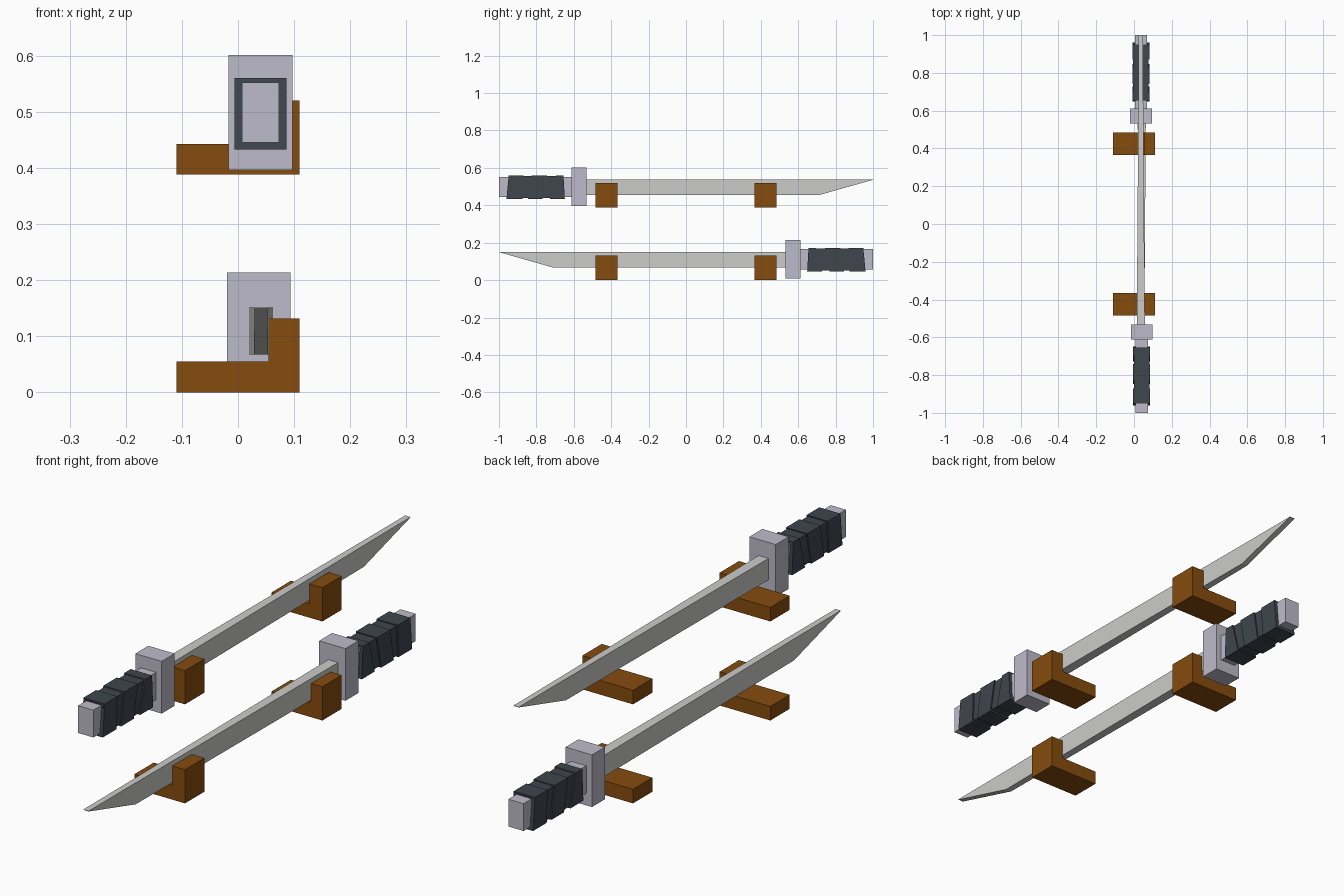
import bpy, bmesh

if "Cube" in bpy.data.objects:
    bpy.data.objects.remove(bpy.data.objects["Cube"])


def material(name, rgb):
    m = bpy.data.materials.new(name)
    m.diffuse_color = (*rgb, 1)
    m.use_nodes = True
    m.node_tree.nodes["Principled BSDF"].inputs["Base Color"].default_value = m.diffuse_color
    return m


WOOD = material("brown wood", (0.235, 0.072, 0.004))
METAL = material("lavender grey metal", (0.51, 0.50, 0.59))
STEEL = material("blade steel", (0.60, 0.60, 0.59))
WRAP = material("dark wrap", (0.050, 0.058, 0.075))


def loft(name, rings, mat):
    """Closed solid through a list of matching point loops."""
    bm = bmesh.new()
    loops = [[bm.verts.new(p) for p in ring] for ring in rings]
    n = len(loops[0])
    for a, b in zip(loops, loops[1:]):
        for i in range(n):
            j = (i + 1) % n
            bm.faces.new((a[i], a[j], b[j], b[i]))
    bm.faces.new(loops[0])
    bm.faces.new(loops[-1])
    bmesh.ops.recalc_face_normals(bm, faces=bm.faces)
    me = bpy.data.meshes.new(name)
    bm.to_mesh(me)
    bm.free()
    me.materials.append(mat)
    ob = bpy.data.objects.new(name, me)
    bpy.context.collection.objects.link(ob)
    return ob


def section(y_bottom, y_top, hw, z0, z1, dx=0):
    """Rectangular cross-section, optionally slanted along y."""
    return [(dx - hw, y_bottom, z0), (dx + hw, y_bottom, z0),
            (dx + hw, y_top, z1), (dx - hw, y_top, z1)]


def bracket(name, y, z):
    profile = [(-.11, 0), (.11, 0), (.11, .132), (.054, .132), (.054, .055), (-.11, .055)]
    loft(name, [[(px, y + d, z + pz) for px, pz in profile] for d in (-.06, .06)], WOOD)


def sword(name, x, z, flip):
    parts = []
    # blade: thins toward the front, underside sweeps up to the point
    parts.append(loft(name + "_blade", [
        section(.55, .55, .0215, .067, .151, .004),
        section(-.71, -.71, .0125, .067, .151, .004),
        section(-1, -1, .0115, .1495, .151, .004)], STEEL))
    # guard and grip
    parts.append(loft(name + "_guard", [section(y, y, .057, .0095, .214) for y in (.531, .611)], METAL))
    parts.append(loft(name + "_grip", [section(y, y, .033, .058, .165) for y in (.60, 1.0)], METAL))
    # wrap: thin sleeve with three slanted bands
    parts.append(loft(name + "_wrap_sleeve", [
        section(.665, .665, .041, .052, .169), section(.95, .95, .041, .052, .169)], WRAP))
    bands = [(.648, .728, .655, .695), (.768, .846, .742, .825), (.875, .96, .87, .948)]
    for i, (b0, b1, t0, t1) in enumerate(bands):
        parts.append(loft(f"{name}_wrap_band_{i + 1}", [
            section(b0, t0, .046, .046, .173), section(b1, t1, .046, .046, .173)], WRAP))
    for ob in parts:
        ob.location = (x, 0, z)
        ob.rotation_euler.z = 3.14159265 if flip else 0


# two racks, one above the other
for level, z in (("lower", 0), ("upper", .388)):
    for side, y in (("front", -.425), ("back", .425)):
        bracket(f"{level}_{side}_bracket", y, z)
sword("lower_sword", .037, 0, False)
sword("upper_sword", .040, .387, True)
